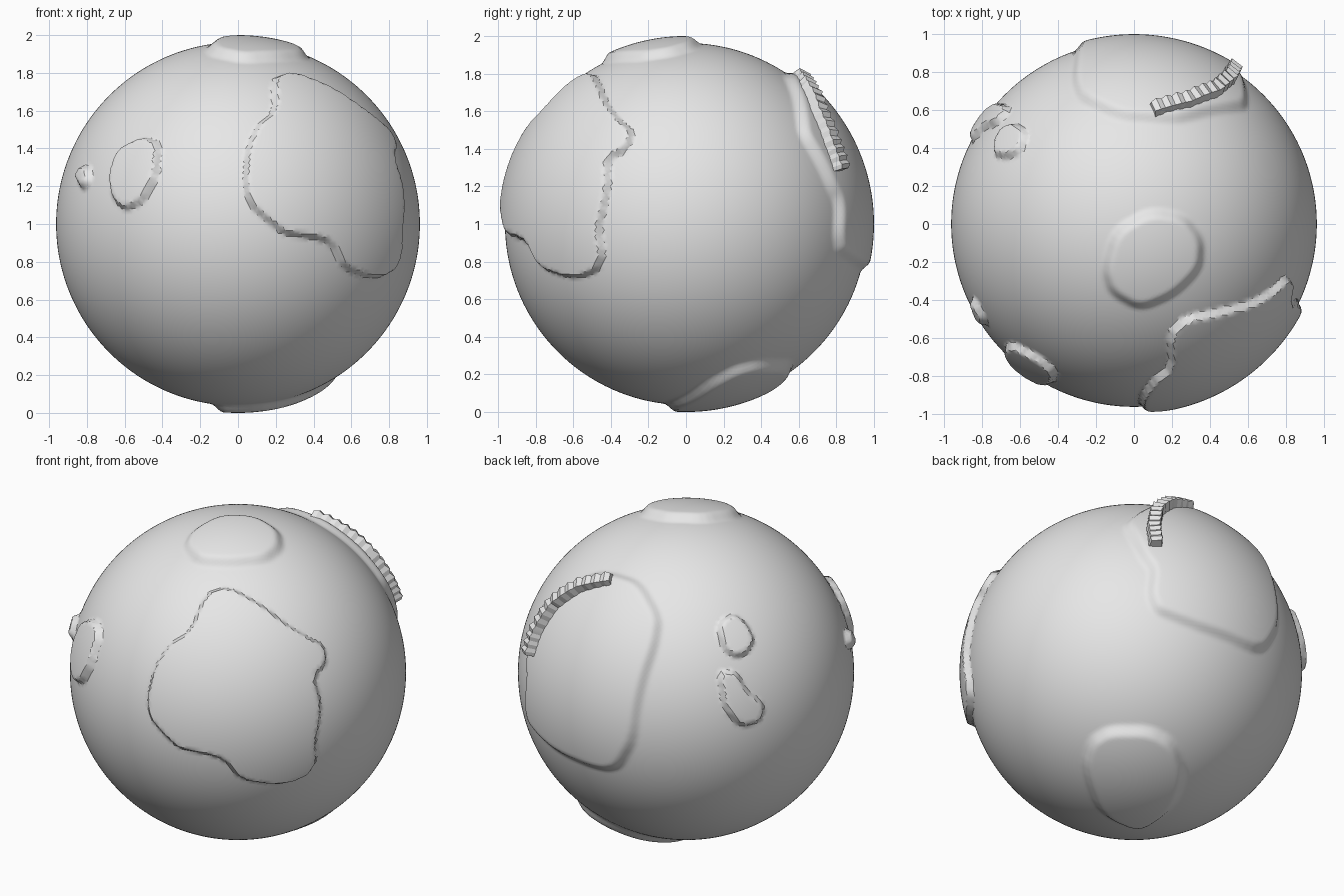
import bpy, bmesh, math
from mathutils import Vector

if "Cube" in bpy.data.objects:
    bpy.data.objects.remove(bpy.data.objects["Cube"])

SEA, LAND = 0.963, 1.0
CENTRE = Vector((0, 0, 1))

grey = bpy.data.materials.new("plain_grey")
grey.diffuse_color = (0.8, 0.8, 0.8, 1)
grey.use_nodes = True
grey.node_tree.nodes["Principled BSDF"].inputs["Base Color"].default_value = grey.diffuse_color


def seen(azimuth, elevation, pts):
    """Directions on the globe of points read off a view (right, up from the centre)."""
    a, e = math.radians(azimuth), math.radians(elevation)
    h = Vector((math.cos(a), math.sin(a), 0))
    right = Vector((-h.y, h.x, 0))
    up = -math.sin(e) * h + Vector((0, 0, math.cos(e)))
    eye = math.cos(e) * h + Vector((0, 0, math.sin(e)))
    out = []
    for r, u in pts:
        d = math.sqrt(max(0.0, 0.97 - r * r - u * u))
        out.append((right * r + up * u + eye * d).normalized())
    return out


FRONT, RIGHT, BACK, TOP = (-90, 0), (0, 0), (90, 0), (-90, 90)
BACK_LEFT, BACK_BELOW = (125, 25), (50, -30)


class Region:
    """Raised land: outline on the globe, edge width and corner rounding."""

    def __init__(self, dirs, width, rounding=1):
        self.w = width
        self.c = sum(dirs, Vector()).normalized()
        self.e1 = self.c.orthogonal().normalized()
        self.e2 = self.c.cross(self.e1)
        pts = [self.flat(v) for v in dirs]
        for _ in range(rounding):
            new = []
            for i, p in enumerate(pts):
                q = pts[(i + 1) % len(pts)]
                new += [(p[0] * .8 + q[0] * .2, p[1] * .8 + q[1] * .2),
                        (p[0] * .2 + q[0] * .8, p[1] * .2 + q[1] * .8)]
            pts = new
        self.segs = list(zip(pts, pts[1:] + pts[:1]))
        self.reach = math.cos(max(math.hypot(*p) for p in pts) + width)

    def flat(self, v):
        t = math.acos(max(-1, min(1, v.dot(self.c))))
        x, y = v.dot(self.e1), v.dot(self.e2)
        m = math.hypot(x, y) or 1
        return (x / m * t, y / m * t)

    def height(self, v):
        if v.dot(self.c) < self.reach:
            return 0
        x, y = self.flat(v)
        best, inside = 9, False
        for (ax, ay), (bx, by) in self.segs:
            dx, dy = bx - ax, by - ay
            k = max(0, min(1, ((x - ax) * dx + (y - ay) * dy) / (dx * dx + dy * dy + 1e-12)))
            best = min(best, (x - ax - k * dx) ** 2 + (y - ay - k * dy) ** 2)
            if (ay > y) != (by > y) and x < ax + (y - ay) * dx / dy:
                inside = not inside
        d = math.sqrt(best) * (1 if inside else -1)
        t = max(0, min(1, d / self.w + 0.3))
        return t * t * (3 - 2 * t)


# Large cliff-edged continent, front right
front_land = (
    seen(*FRONT, [(.18, .77), (.27, .81)])
    + seen(*RIGHT, [(-.45, .73), (-.41, .63), (-.36, .57), (-.28, .49), (-.31, .40), (-.41, .35),
                    (-.41, .2), (-.43, .1), (-.46, -.03), (-.44, -.16), (-.47, -.25), (-.55, -.285)])
    + seen(*FRONT, [(.70, -.29), (.56, -.24), (.49, -.10), (.38, -.07), (.25, -.06), (.15, .02),
                    (.06, .10), (.03, .21), (.04, .39), (.10, .53), (.19, .60)]))
# Soft-edged continent at the back
back_land = seen(*BACK, [(-.13, .81), (-.26, .78), (-.5, .6), (-.6, .48), (-.6, .33), (-.585, .2),
                         (-.55, .12), (-.57, -.05), (-.53, -.16), (-.40, -.2), (-.25, -.23),
                         (.08, -.25), (.2, -.2), (.305, 0), (.316, .3), (.33, .54), (.29, .68), (.08, .81)])
# Polar caps
north_cap = seen(*TOP, [(.08, .08), (.27, .05), (.37, -.08), (.36, -.24), (.22, -.38), (.03, -.46),
                        (-.13, -.37), (-.17, -.24), (-.11, -.03)])
south_cap = seen(*BACK_BELOW, [(-.3, -.55), (-.26, -.39), (-.14, -.32), (.09, -.32), (.236, -.40),
                               (.305, -.59), (.24, -.78), (.035, -.92), (-.2, -.82)])
# Islands on the left side
oval_island = seen(*FRONT, [(-.69, .26), (-.64, .40), (-.5, .47), (-.41, .43), (-.43, .25),
                            (-.5, .12), (-.6, .07), (-.67, .13)])
islet = seen(*FRONT, [(-.87, .25), (-.83, .32), (-.79, .30), (-.79, .22), (-.83, .18)])
upper_island = seen(*BACK_LEFT, [(.18, .23), (.2, .3), (.276, .34), (.35, .287), (.4, .184),
                                 (.36, .11), (.287, .08), (.218, .126)])
lower_island = seen(*BACK_LEFT, [(.18, 0), (.29, .01), (.35, -.10), (.46, -.19), (.43, -.29),
                                 (.316, -.32), (.218, -.218)])

regions = [Region(front_land, .035), Region(back_land, .075, 2), Region(north_cap, .075, 2),
           Region(south_cap, .075, 2), Region(oval_island, .035), Region(islet, .04),
           Region(upper_island, .035), Region(lower_island, .035)]


def finish(bm, name, angle):
    me = bpy.data.meshes.new(name)
    bm.to_mesh(me)
    bm.free()
    me.materials.append(grey)
    ob = bpy.data.objects.new(name, me)
    bpy.context.collection.objects.link(ob)
    bpy.ops.object.select_all(action='DESELECT')
    ob.select_set(True)
    bpy.context.view_layer.objects.active = ob
    bpy.ops.object.shade_smooth_by_angle(angle=math.radians(angle))
    return ob


# Globe with raised land
bm = bmesh.new()
bmesh.ops.create_icosphere(bm, subdivisions=7, radius=1)
for v in bm.verts:
    n = v.co.normalized()
    v.co = CENTRE + n * (SEA + (LAND - SEA) * max(r.height(n) for r in regions))
finish(bm, "globe", 30)

# Jagged mountain ridge on the back continent
path = [Vector(p).normalized() for p in
        [(.10, .61, .80), (.28, .65, .72), (.42, .70, .59), (.50, .77, .43), (.53, .83, .29)]]
STEPS = 28
line = []
for i in range(STEPS + 1):
    f = i / STEPS * (len(path) - 1)
    k = min(int(f), len(path) - 2)
    line.append(path[k].lerp(path[k + 1], f - k).normalized())
bm = bmesh.new()
rings = []
for i, n in enumerate(line):
    t = (line[min(i + 1, STEPS)] - line[max(i - 1, 0)]).normalized()
    side = t.cross(n)
    zig = i % 2
    top = 1.03 + .022 * min(1, i / 10) + .012 * zig
    half = .028 + .008 * zig
    profile = [(-.042, .975), (-half, top), (half, top - .008), (.042, .975)]
    rings.append([bm.verts.new(CENTRE + n * r + side * s) for s, r in profile])
for a, b in zip(rings, rings[1:]):
    for j in range(4):
        bm.faces.new((a[j], a[(j + 1) % 4], b[(j + 1) % 4], b[j]))
bm.faces.new(rings[0])
bm.faces.new(rings[-1])
bmesh.ops.recalc_face_normals(bm, faces=bm.faces)
finish(bm, "mountain_ridge", 15)
